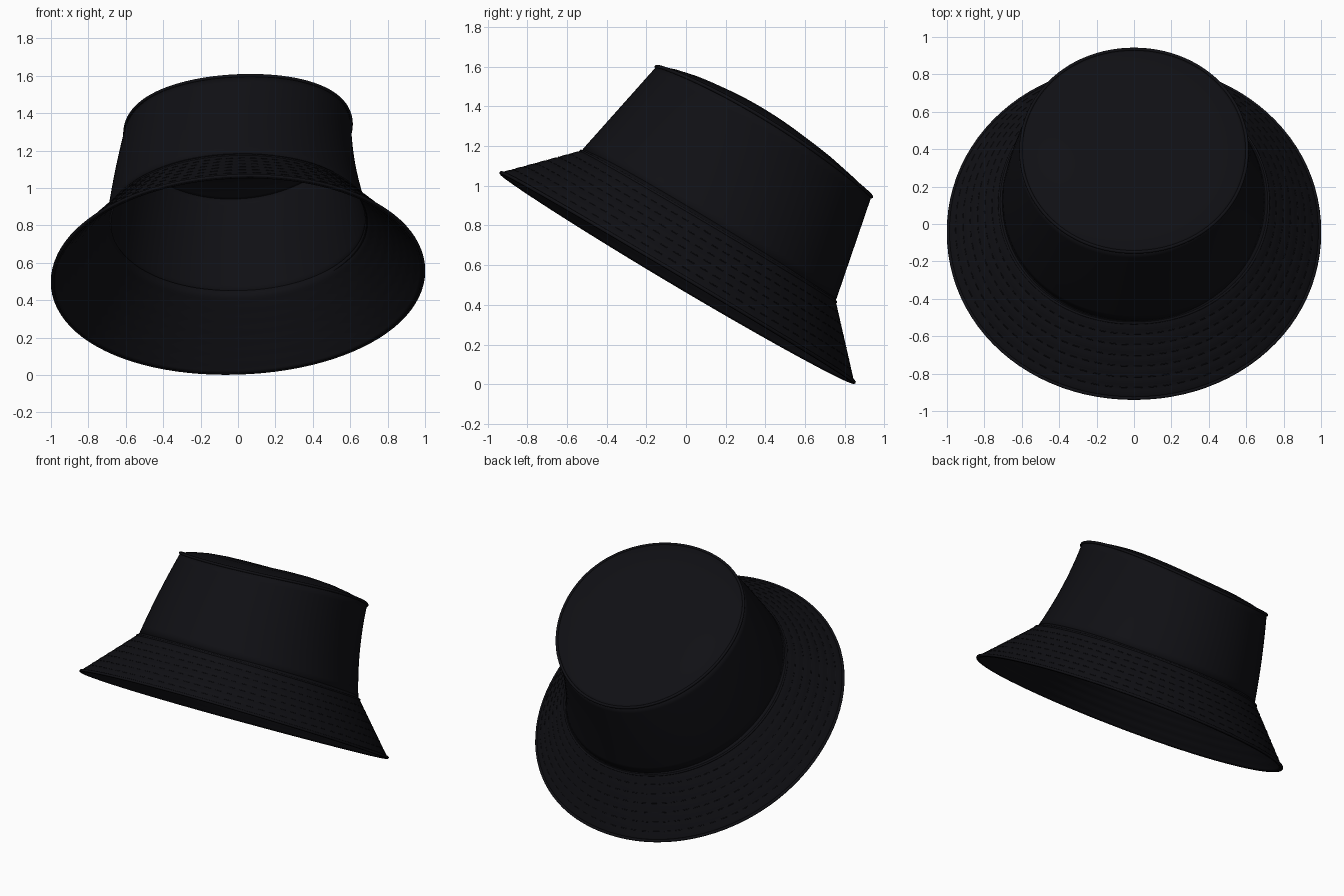
import bpy, bmesh, math
from mathutils import Vector

if "Cube" in bpy.data.objects:
    bpy.data.objects.remove(bpy.data.objects["Cube"])

N = 96
# ring: y front, y back, z front, z back, half width, squareness, side bow, roll
BRIM_EDGE = (-0.932, 0.847, 1.065, 0.011, 0.992, 2.04, -0.01, 0.03)
BRIM_TOP = (-0.53, 0.755, 1.175, 0.415, 0.72, 2.05, 0.0, 0.015)
CROWN_LOW = (-0.52, 0.758, 1.185, 0.43, 0.705, 2.05, 0.0, 0.01)
CROWN_RIM = (-0.15, 0.934, 1.60, 0.945, 0.605, 2.03, 0.045, 0.025)

mat = bpy.data.materials.new("black_cloth")
mat.diffuse_color = (0.005, 0.005, 0.007, 1)
mat.use_nodes = True
mat.node_tree.nodes["Principled BSDF"].inputs["Base Color"].default_value = mat.diffuse_color


def mix(a, b, f):
    return tuple(p + (q - p) * f for p, q in zip(a, b))


def point(ring, t):
    yf, yb, zf, zb, a, n, bow, roll = ring
    c, s = math.cos(t), math.sin(t)
    x = math.copysign(abs(c) ** (2 / n), c)
    v = math.copysign(abs(s) ** (2 / n), s)
    return Vector((a * x, (yf + yb) / 2 + (yb - yf) / 2 * v,
                   (zf + zb) / 2 + (zb - zf) / 2 * v + bow * (1 - v * v) + roll * x))


def loop(ring, count=N):
    return [point(ring, 2 * math.pi * i / count) for i in range(count)]


def skin(name, loops, thickness, tip=None):
    """Bridge loops listed bottom to top into a cloth shell."""
    bm = bmesh.new()
    rows = [[bm.verts.new(p) for p in lp] for lp in loops]
    for lo, hi in zip(rows, rows[1:]):
        for j in range(N):
            k = (j + 1) % N
            bm.faces.new((lo[j], lo[k], hi[k], hi[j]))
    if tip is not None:
        v = bm.verts.new(tip)
        for j in range(N):
            bm.faces.new((rows[-1][j], rows[-1][(j + 1) % N], v))
    me = bpy.data.meshes.new(name)
    bm.to_mesh(me)
    bm.free()
    ob = bpy.data.objects.new(name, me)
    bpy.context.collection.objects.link(ob)
    me.materials.append(mat)
    mod = ob.modifiers.new("cloth", 'SOLIDIFY')
    mod.thickness = thickness
    mod.offset = -1
    bpy.ops.object.select_all(action='DESELECT')
    ob.select_set(True)
    bpy.context.view_layer.objects.active = ob
    bpy.ops.object.shade_smooth_by_angle(angle=math.radians(40))
    return ob


def cords(name, paths, radius, cyclic, sides):
    cu = bpy.data.curves.new(name, 'CURVE')
    cu.dimensions = '3D'
    cu.bevel_depth = radius
    cu.bevel_resolution = sides
    for path in paths:
        sp = cu.splines.new('POLY')
        sp.points.add(len(path) - 1)
        for q, p in zip(sp.points, path):
            q.co = (*p, 1)
        sp.use_cyclic_u = cyclic
    cu.materials.append(mat)
    ob = bpy.data.objects.new(name, cu)
    bpy.context.collection.objects.link(ob)
    return ob


# Brim, with shallow ripples between the stitch rows, tucked under the crown
ROWS = 7
brim_loops = []
for i in range(4 * ROWS + 1):
    f = i / (4 * ROWS)
    ripple = 0.003 * abs(math.sin(math.pi * ROWS * f))
    brim_loops.append([p + Vector((0, 0, ripple)) for p in loop(mix(BRIM_EDGE, BRIM_TOP, f))])
tuck = list(mix(CROWN_LOW, CROWN_RIM, 0.04))
tuck[0] += 0.008
tuck[1] -= 0.008
tuck[4] -= 0.01
brim_loops.append(loop(tuck))
skin("brim", brim_loops, 0.016)

# Crown side, slightly fuller on the left than on the right
crown_loops = []
for i in range(13):
    f = i / 12
    r = list(mix(CROWN_LOW, CROWN_RIM, f))
    r[4] -= 0.03 * f * (1 - f)
    shift = Vector((-0.06 * f * (1 - f), 0, 0))
    crown_loops.append([p + shift for p in loop(r)])
skin("crown_side", crown_loops, 0.016)

# Crown top panel, domed
rim = loop(CROWN_RIM)
mid = Vector((0, (CROWN_RIM[0] + CROWN_RIM[1]) / 2, (CROWN_RIM[2] + CROWN_RIM[3]) / 2 + 0.04))
DOME = 0.065
top_loops = [[mid.lerp(p, s) + Vector((0, 0, DOME * (1 - s ** 4))) for p in rim]
             for s in (1, .97, .92, .85, .7, .5, .3, .15)]
skin("crown_top", top_loops, 0.016, mid + Vector((0, 0, DOME)))

# Seam piping
cords("rim_piping", [rim], 0.009, True, 2)
cords("brim_edge_binding", [loop(BRIM_EDGE)], 0.009, True, 2)
cords("crown_seam", [loop(BRIM_TOP)], 0.007, True, 2)

# Dashed stitch rows round the brim
dashes = []
for row in range(1, ROWS):
    ring = mix(BRIM_EDGE, BRIM_TOP, row / ROWS)
    for i in range(80):
        t = 2 * math.pi * i / 80
        dashes.append([point(ring, t), point(ring, t + 0.045)])
cords("brim_stitches", dashes, 0.003, False, 0)
